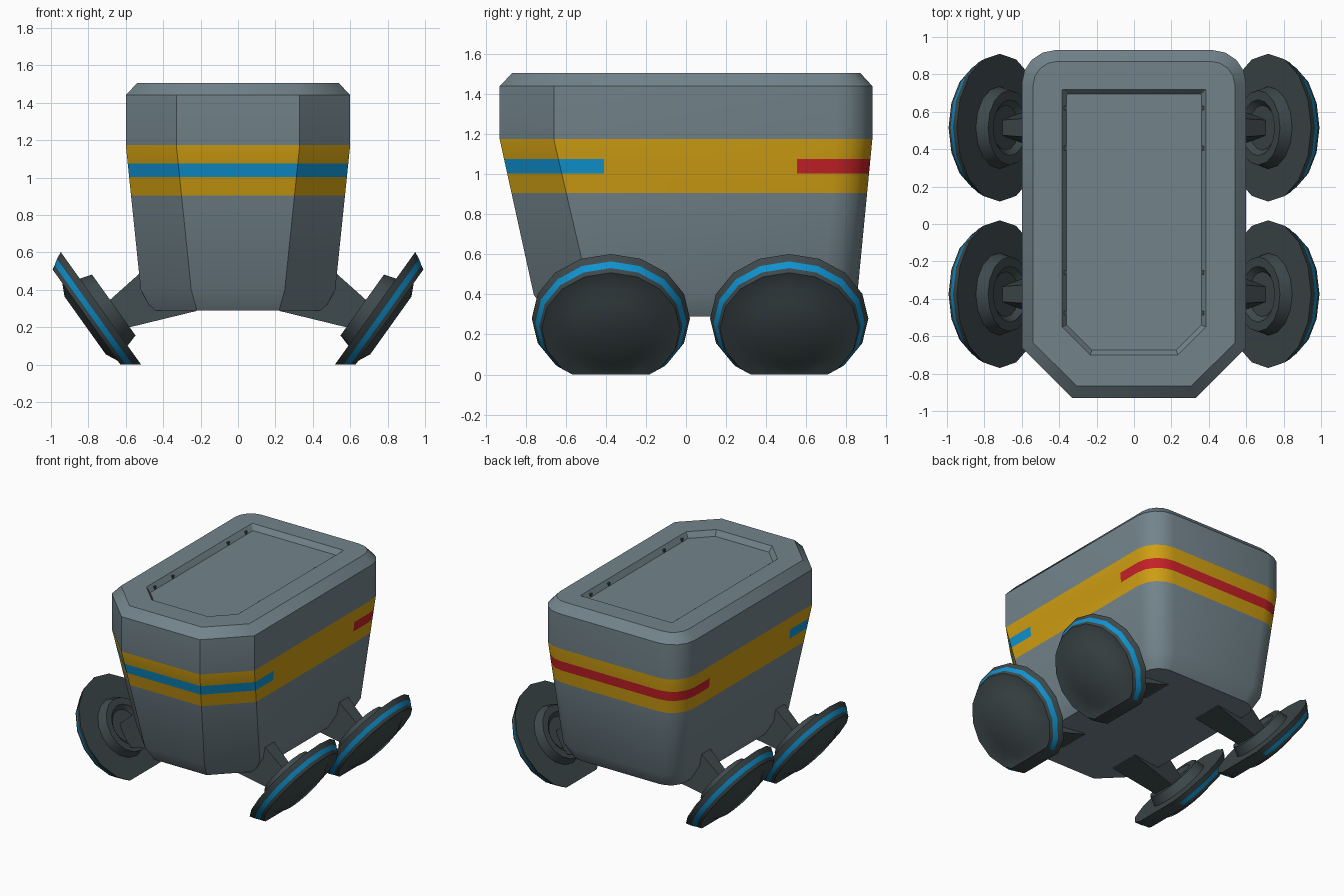
import bpy, bmesh, math
from mathutils import Vector

if "Cube" in bpy.data.objects:
    bpy.data.objects.remove(bpy.data.objects["Cube"])


def material(name, rgb):
    m = bpy.data.materials.new(name)
    m.diffuse_color = (*rgb, 1)
    m.use_nodes = True
    m.node_tree.nodes["Principled BSDF"].inputs["Base Color"].default_value = m.diffuse_color
    return m


GREY = material("body grey", (0.17, 0.23, 0.26))
DARK = material("dark grey", (0.048, 0.066, 0.070))
YELLOW = material("belt yellow", (0.62, 0.34, 0.006))
BLUE = material("light blue", (0.005, 0.29, 0.63))
RED = material("tail red", (0.56, 0.015, 0.02))


def finish(bm, name, mats, smooth=True):
    bmesh.ops.recalc_face_normals(bm, faces=bm.faces)
    me = bpy.data.meshes.new(name)
    bm.to_mesh(me)
    bm.free()
    for m in mats:
        me.materials.append(m)
    ob = bpy.data.objects.new(name, me)
    bpy.context.collection.objects.link(ob)
    if smooth:
        bpy.ops.object.select_all(action='DESELECT')
        ob.select_set(True)
        bpy.context.view_layer.objects.active = ob
        bpy.ops.object.shade_smooth_by_angle(angle=math.radians(33))
    return ob


def bridge(bm, a, b):
    n = len(a)
    return [bm.faces.new((a[i], a[(i + 1) % n], b[(i + 1) % n], b[i])) for i in range(n)]


def outline(hw, fw, yf, ys, yb, r):
    """Plan shape: chamfered front corners, rounded back corners."""
    half = [(fw, yf), (hw, ys)]
    for k in range(5):
        t = math.pi / 2 * k / 4
        half.append((hw - r + r * math.cos(t), yb - r + r * math.sin(t)))
    return half + [(-x, y) for x, y in reversed(half)]


# Body: loft of plan outlines, with belt levels and a recessed lid
LOW = (0.52, 0.25, -0.76, -0.48, 0.855, 0.17)
HIGH = (0.60, 0.33, -0.93, -0.66, 0.93, 0.18)


def hull_at(z):
    t = (z - 0.40) / (1.175 - 0.40)
    return tuple(a + (b - a) * t for a, b in zip(LOW, HIGH))


levels = [(0.29, (0.46, 0.22, -0.69, -0.45, 0.79, 0.13))]
levels += [(z, hull_at(z)) for z in (0.40, 0.905, 1.003, 1.076, 1.175)]
levels += [(1.44, HIGH),
           (1.505, (0.54, 0.305, -0.867, -0.635, 0.87, 0.13)),
           (1.505, (0.385, 0.235, -0.70, -0.55, 0.72, 0.008)),
           (1.465, (0.36, 0.225, -0.675, -0.54, 0.695, 0.008))]
bm = bmesh.new()
rings = [[bm.verts.new((x, y, z)) for x, y in outline(*p)] for z, p in levels]
bm.faces.new(rings[0])
for a, b in zip(rings, rings[1:]):
    bridge(bm, a, b)
bm.faces.new(rings[-1])


def in_band(f, lo, hi):
    return lo < f.calc_center_median().z < hi and abs(f.normal.z) < 0.6


# Cut the light strips into the belt, then colour by height and depth
for y in (-0.41, 0.555):
    bm.normal_update()
    band = [f for f in bm.faces if in_band(f, 1.003, 1.076)]
    geom = band + list({e for f in band for e in f.edges}) + list({v for f in band for v in f.verts})
    bmesh.ops.bisect_plane(bm, geom=geom, plane_co=(0, y, 0), plane_no=(0, 1, 0))
bm.normal_update()
for f in bm.faces:
    if in_band(f, 0.905, 1.175):
        f.material_index = 1
        y = f.calc_center_median().y
        if in_band(f, 1.003, 1.076) and y < -0.41:
            f.material_index = 2
        elif in_band(f, 1.003, 1.076) and y > 0.555:
            f.material_index = 3
finish(bm, "body", [GREY, YELLOW, BLUE, RED])

# Small dark latches along the lid walls
for side in (-1, 1):
    bm = bmesh.new()
    for y in (0.62, 0.405, -0.26, -0.475):
        geo = bmesh.ops.create_cube(bm, size=0.022)['verts']
        bmesh.ops.translate(bm, verts=geo, vec=(side * 0.371, y, 1.476))
    finish(bm, "lid_latches", [DARK], False)

# Wheels: tilted turned profile (axial, radius), flattened on the ground
PROFILE = [(-0.04, 0.12), (-0.066, 0.15), (-0.066, 0.20), (0.0, 0.22), (0.0, 0.395),
           (0.038, 0.377), (0.068, 0.357), (0.09, 0.345), (0.09, 0.255), (0.122, 0.19)]
TILT = math.radians(54.5)


def wheel(name, side, cy):
    axis = Vector((math.sin(TILT), 0, -math.cos(TILT)))
    up = Vector((math.cos(TILT), 0, math.sin(TILT)))
    centre = Vector((0.718, cy, 0.28))
    bm = bmesh.new()
    loops = []
    for a, r in PROFILE:
        loop = []
        for k in range(16):
            t = math.tau * k / 16
            p = centre + axis * a + up * (r * math.cos(t)) + Vector((0, r * math.sin(t), 0))
            loop.append(bm.verts.new((p.x * side, p.y, p.z)))
        loops.append(loop)
    bm.faces.new(loops[0])
    bm.faces.new(loops[-1])
    for i in range(len(loops) - 1):
        for f in bridge(bm, loops[i], loops[i + 1]):
            f.material_index = 1 if i == 5 else 0
    geom = bm.verts[:] + bm.edges[:] + bm.faces[:]
    cut = bmesh.ops.bisect_plane(bm, geom=geom, plane_co=(0, 0, 0), plane_no=(0, 0, -1), clear_outer=True)
    edges = [e for e in cut['geom_cut'] if isinstance(e, bmesh.types.BMEdge)]
    for f in bmesh.ops.contextual_create(bm, geom=edges)['faces']:
        f.material_index = 0
    finish(bm, name, [DARK, BLUE])


# Struts: tapered wedge from the belly to the hub
def strut(name, side, cy):
    def section(bottom, hb, top, ht):
        (xb, zb), (xt, zt) = bottom, top
        return [bm.verts.new((side * x, cy + y, z)) for x, y, z in
                ((xb, -hb, zb), (xb, hb, zb), (xt, ht, zt), (xt, -ht, zt))]
    bm = bmesh.new()
    a = section((0.22, 0.287), 0.12, (0.45, 0.555), 0.06)
    b = section((0.59, 0.197), 0.085, (0.71, 0.323), 0.04)
    bridge(bm, a, b)
    bm.faces.new(a)
    bm.faces.new(b)
    finish(bm, name, [DARK], False)


for side, sname in ((-1, "left"), (1, "right")):
    for cy, pos in ((-0.375, "front"), (0.515, "rear")):
        wheel(f"{pos}_{sname}_wheel", side, cy)
        strut(f"{pos}_{sname}_strut", side, cy)
